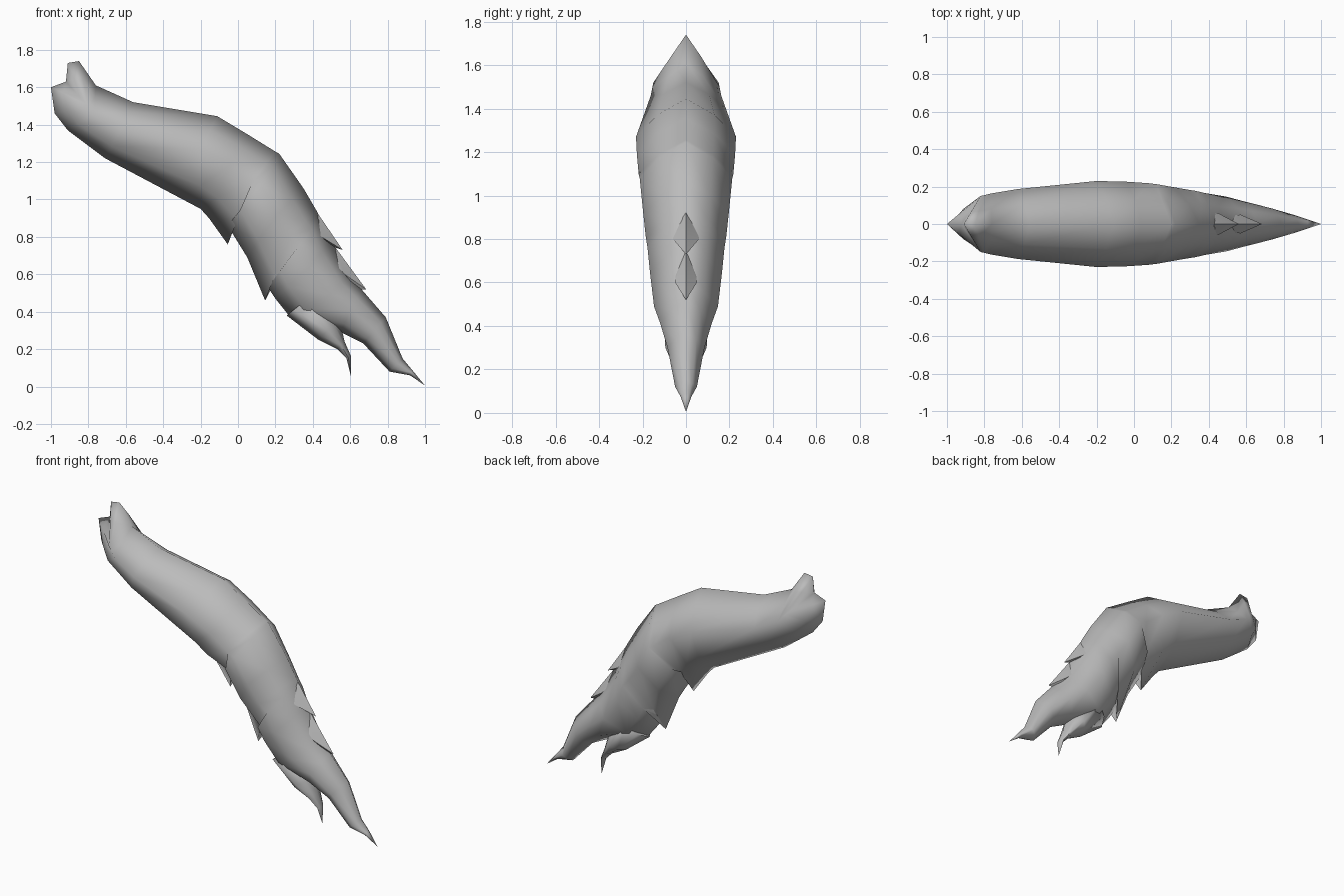
import bpy, bmesh
from mathutils import Vector

if "Cube" in bpy.data.objects:
    bpy.data.objects.remove(bpy.data.objects["Cube"])

fur = bpy.data.materials.new("grey fur")
fur.diffuse_color = (0.5, 0.5, 0.5, 1)
fur.use_nodes = True
fur.node_tree.nodes["Principled BSDF"].inputs["Base Color"].default_value = fur.diffuse_color


def finish(name, bm, angle):
    bmesh.ops.remove_doubles(bm, verts=bm.verts, dist=0.0005)
    bmesh.ops.recalc_face_normals(bm, faces=bm.faces)
    me = bpy.data.meshes.new(name)
    bm.to_mesh(me)
    bm.free()
    me.materials.append(fur)
    ob = bpy.data.objects.new(name, me)
    bpy.context.collection.objects.link(ob)
    bpy.ops.object.select_all(action='DESELECT')
    ob.select_set(True)
    bpy.context.view_layer.objects.active = ob
    bpy.ops.object.shade_smooth_by_angle(angle=angle)


def ring(top, side, bottom, w, upper=1, lower=1):
    """Eight-sided, left-right symmetric section from three x,z points.
    upper and lower round out (1) or flatten (0) the two halves."""
    t, s, b = Vector(top), Vector(side), Vector(bottom)
    half = [(t, 0), (t.lerp(s, 0.42), (0.42 + 0.15 * upper) * w), (s, w),
            (s.lerp(b, 0.62), (0.38 + 0.30 * lower) * w), (b, 0)]
    pts = [(p.x, y, p.y) for p, y in half]
    return pts + [(x, -y, z) for x, y, z in pts[3:0:-1]]


def loft(name, sections, start=None, tip=None, angle=1.75):
    bm = bmesh.new()
    rings = [[bm.verts.new(p) for p in ring(*s)] for s in sections]
    for a, b in zip(rings, rings[1:]):
        for i in range(8):
            j = (i + 1) % 8
            bm.faces.new((a[i], a[j], b[j], b[i]))
    for r, p in ((rings[0], start), (rings[-1], tip)):
        if p:
            v = bm.verts.new((p[0], 0, p[1]))
            for i in range(8):
                bm.faces.new((r[i], r[(i + 1) % 8], v))
        else:
            bm.faces.new(r)
    finish(name, bm, angle)


def barb(name, root, shoulder, edge, tip, notch):
    """Pointed flap of fur: root, tip and notch on the centre line."""
    bm = bmesh.new()
    r, t, n = [bm.verts.new((p[0], 0, p[1])) for p in (root, tip, notch)]
    for sy in (1, -1):
        s, e = [bm.verts.new((x, sy * y, z)) for x, y, z in (shoulder, edge)]
        for f in ((r, s, e), (r, e, t), (t, e, n), (s, n, e), (r, n, s)):
            bm.faces.new(f)
    finish(name, bm, 0.9)


# body from the notched upper end to the long fork tip; the underside
# pinches into each hanging tuft and then swells out again
loft("body", [
    ((-.91, 1.73), (-.82, 1.52), (-1.0, 1.60), .150, 0, 0),
    ((-.85, 1.74), (-.80, 1.50), (-.98, 1.46), .154, .2, .5),
    ((-.76, 1.61), (-.77, 1.46), (-.91, 1.37), .162, .5),
    ((-.56, 1.52), (-.62, 1.39), (-.71, 1.22), .187),
    ((-.11, 1.445), (-.20, 1.27), (-.20, .95), .230),
    ((.04, 1.355), (-.04, 1.19), (-.155, .90), .226),
    ((.20, 1.256), (.08, 1.10), (-.055, .76), .218, 1, -.3),
    ((.22, 1.245), (.12, 1.08), (-.055, .86), .213),
    ((.35, 1.06), (.21, .92), (.05, .69), .197),
    ((.42, .94), (.28, .81), (.145, .46), .185, 1, -.3),
    ((.44, .90), (.33, .76), (.16, .53), .177),
    ((.50, .78), (.38, .64), (.20, .47), .165),
    ((.60, .60), (.49, .49), (.28, .37), .147),
    ((.66, .52), (.60, .41), (.55, .29), .118),
    ((.79, .37), (.73, .30), (.67, .23), .085),
    ((.88, .15), (.85, .12), (.81, .08), .050),
    ((.93, .09), (.925, .075), (.92, .06), .025),
], start=(-.92, 1.63), tip=(1.0, .005))

# shorter fork below
loft("lower_fork", [
    ((.45, .50), (.36, .46), (.26, .38), .105),
    ((.55, .33), (.48, .30), (.43, .25), .095),
    ((.57, .24), (.55, .22), (.53, .20), .060),
    ((.605, .16), (.59, .155), (.58, .15), .030),
], tip=(.605, .05))

# small barbs above
barb("upper_barb_1", (.42, .935), (.39, .05, .87), (.447, .06, .80),
     (.56, .73), (.50, .75))
barb("upper_barb_2", (.52, .745), (.515, .045, .66), (.57, .05, .60),
     (.685, .52), (.64, .52))
